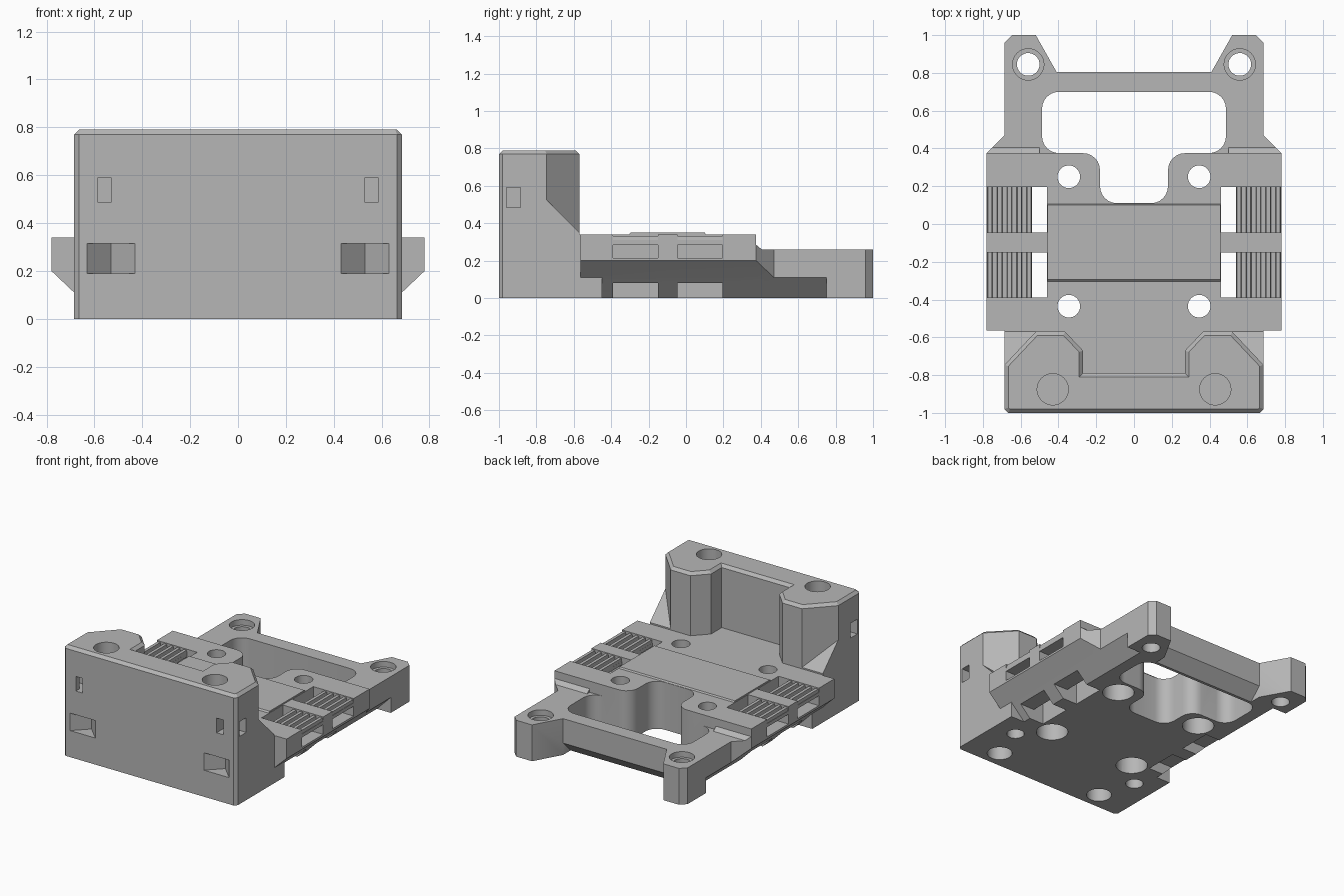
import bpy, bmesh, math
from mathutils import Vector

if "Cube" in bpy.data.objects:
    bpy.data.objects.remove(bpy.data.objects["Cube"], do_unlink=True)

grey = bpy.data.materials.new("printed_grey")
grey.use_nodes = True
grey.diffuse_color = (0.47, 0.47, 0.47, 1)
grey.node_tree.nodes["Principled BSDF"].inputs["Base Color"].default_value = grey.diffuse_color


def prism(name, pts, axis, lo, hi, rounding=0, top_bevel=0):
    """Extrude a 2D outline along an axis between lo and hi."""
    place = {"x": lambda a, b: (lo, a, b), "y": lambda a, b: (a, lo, b), "z": lambda a, b: (a, b, lo)}[axis]
    bm = bmesh.new()
    bm.faces.new([bm.verts.new(place(a, b)) for a, b in pts])
    if rounding:
        bmesh.ops.bevel(bm, geom=bm.verts[:], offset=rounding, segments=6, profile=0.5, affect="VERTICES")
    new = bmesh.ops.extrude_face_region(bm, geom=bm.faces[:])["geom"]
    shift = Vector([hi - lo if axis == k else 0 for k in "xyz"])
    bmesh.ops.translate(bm, vec=shift, verts=[g for g in new if isinstance(g, bmesh.types.BMVert)])
    bmesh.ops.recalc_face_normals(bm, faces=bm.faces[:])
    if top_bevel:
        rim = [e for e in bm.edges if all(abs(v.co.z - hi) < 1e-5 for v in e.verts)]
        bmesh.ops.bevel(bm, geom=rim, offset=top_bevel, segments=1, affect="EDGES")
    mesh = bpy.data.meshes.new(name)
    bm.to_mesh(mesh)
    bm.free()
    mesh.materials.append(grey)
    ob = bpy.data.objects.new(name, mesh)
    bpy.context.collection.objects.link(ob)
    return ob


def box(name, x0, x1, y0, y1, z0, z1):
    return prism(name, [(x0, y0), (x1, y0), (x1, y1), (x0, y1)], "z", z0, z1)


def cylinder(x, y, r, z0, z1):
    ring = [(x + r * math.cos(math.tau * i / 32), y + r * math.sin(math.tau * i / 32)) for i in range(32)]
    return prism("hole_cutter", ring, "z", z0, z1)


def mirrored(half):
    return half + [(-x, y) for x, y in reversed(half)]


def combine(target, tool, operation):
    tool.hide_render = True
    mod = target.modifiers.new("shape", "BOOLEAN")
    mod.operation, mod.solver, mod.object = operation, "EXACT", tool
    bpy.context.view_layer.objects.active = target
    bpy.ops.object.modifier_apply(modifier=mod.name)
    bpy.data.objects.remove(tool, do_unlink=True)


def side(s, pts):
    return [(s * a, b) for a, b in pts]


def sbox(s, x0, x1, *rest):
    return box("cutter", min(s * x0, s * x1), max(s * x0, s * x1), *rest)


# Base slab with the rear posts
carriage = prism("carriage_body", mirrored([(0.665, -1), (0.685, -0.98), (0.685, 0.96), (0.645, 1),
                                            (0.52, 1), (0.41, 0.805)]), "z", 0, 0.26)
adds = [
    # Raised deck
    box("deck", -0.685, 0.685, -0.9, 0.375, 0.1, 0.34),
    # Front wall with two bosses
    prism("front_wall", mirrored([(0.665, -1), (0.685, -0.98), (0.685, -0.745), (0.52, -0.57), (0.365, -0.57),
                                  (0.27, -0.67), (0.27, -0.79)]), "z", 0.2, 0.79, top_bevel=0.02),
]
cuts = []
belt_slots = [(-0.39, -0.15), (-0.045, 0.195)]

for s in (-1, 1):
    # Side wings and wall gussets
    wing = prism("wing", side(s, [(0.5, 0.11), (0.685, 0.11), (0.78, 0.2), (0.78, 0.34), (0.5, 0.34)]),
                 "y", -0.565, 0.47)
    combine(wing, prism("cutter", side(s, [(0.78, 0.375), (0.685, 0.47), (0.685, 0.6), (0.9, 0.6), (0.9, 0.375)]),
                        "z", 0, 0.5), "DIFFERENCE")
    combine(wing, prism("cutter", [(0.375, 0.5), (0.375, 0.285), (0.405, 0.26), (0.6, 0.26), (0.6, 0.5)],
                        "x", -1, 1), "DIFFERENCE")
    adds.append(wing)
    adds.append(prism("gusset", [(-0.745, 0.525), (-0.57, 0.35), (-0.57, 0.3), (-0.745, 0.3)],
                      "x", min(s * 0.5, s * 0.685), max(s * 0.5, s * 0.685)))

    # Undercut along the lower sides
    under = prism("undercut", side(s, [(0.555, -0.02), (0.75, -0.02), (0.75, 0.11), (0.685, 0.11)]),
                  "y", -0.45, 0.75)
    cuts.append(under)

    # Belt windows, tooth recesses, and side slots
    for y0, y1 in belt_slots:
        cuts += [sbox(s, 0.46, 0.54, y0, y1, -0.1, 0.6),
                 sbox(s, 0.5, 0.9, y0, y1, 0.31, 0.6),
                 sbox(s, 0.5, 0.9, y0, y1, 0.215, 0.285),
                 sbox(s, 0.5, 0.9, y0, y1, -0.1, 0.08)]

    # Tie channel round each front corner
    cuts += [sbox(s, 0.53, 0.585, -1.1, -0.885, 0.485, 0.59),
             sbox(s, 0.53, 0.8, -0.96, -0.885, 0.485, 0.59)]
    # Wedge pocket in the front face
    cuts.append(prism("pocket", side(s, [(0.43, -1.01), (0.63, -1.01), (0.63, -1), (0.53, -0.9), (0.43, -1)]),
                      "z", 0.19, 0.315))

    # Boss holes, post holes and deck bolt holes
    cuts += [cylinder(s * 0.43, -0.875, 0.083, 0.5, 1), cylinder(s * 0.43, -0.875, 0.083, -0.1, 0.15),
             cylinder(s * 0.515, -0.61, 0.058, -0.1, 0.2),
             cylinder(s * 0.56, 0.845, 0.06, -0.1, 0.5), cylinder(s * 0.56, 0.845, 0.083, 0.22, 0.5)]
    for y in (-0.435, 0.25):
        cuts += [cylinder(s * 0.345, y, 0.06, -0.1, 0.6), cylinder(s * 0.345, y, 0.105, -0.1, 0.17)]

# Rounded rear opening with a narrow neck
cuts.append(prism("opening", mirrored([(0.18, 0.11), (0.18, 0.375), (0.487, 0.375), (0.487, 0.7)]),
                  "z", -0.1, 0.6, rounding=0.09))
# Slanted underside of the rear beam
cuts.append(prism("beam_chamfer", [(0.7, -0.02), (0.82, 0.1), (0.82, -0.02)], "x", -0.41, 0.41))

for ob in adds:
    combine(carriage, ob, "UNION")
for ob in cuts:
    combine(carriage, ob, "DIFFERENCE")

# Raised centre panel
parts = [carriage, prism("centre_panel", [(-0.31, 0.335), (-0.295, 0.35), (0.1, 0.35), (0.11, 0.335)],
                         "x", -0.457, 0.457)]

# Belt teeth
for s in (-1, 1):
    for y0, y1 in belt_slots:
        for i in range(5):
            x = s * (0.555 + 0.052 * i)
            parts.append(prism("belt_tooth", [(x - 0.016, 0.3), (x + 0.016, 0.3), (x + 0.011, 0.332),
                                              (x - 0.011, 0.332)], "y", y0 - 0.005, y1 + 0.005))

bpy.ops.object.select_all(action="DESELECT")
for ob in parts:
    ob.select_set(True)
bpy.context.view_layer.objects.active = carriage
bpy.ops.object.shade_smooth_by_angle(angle=math.radians(30))
